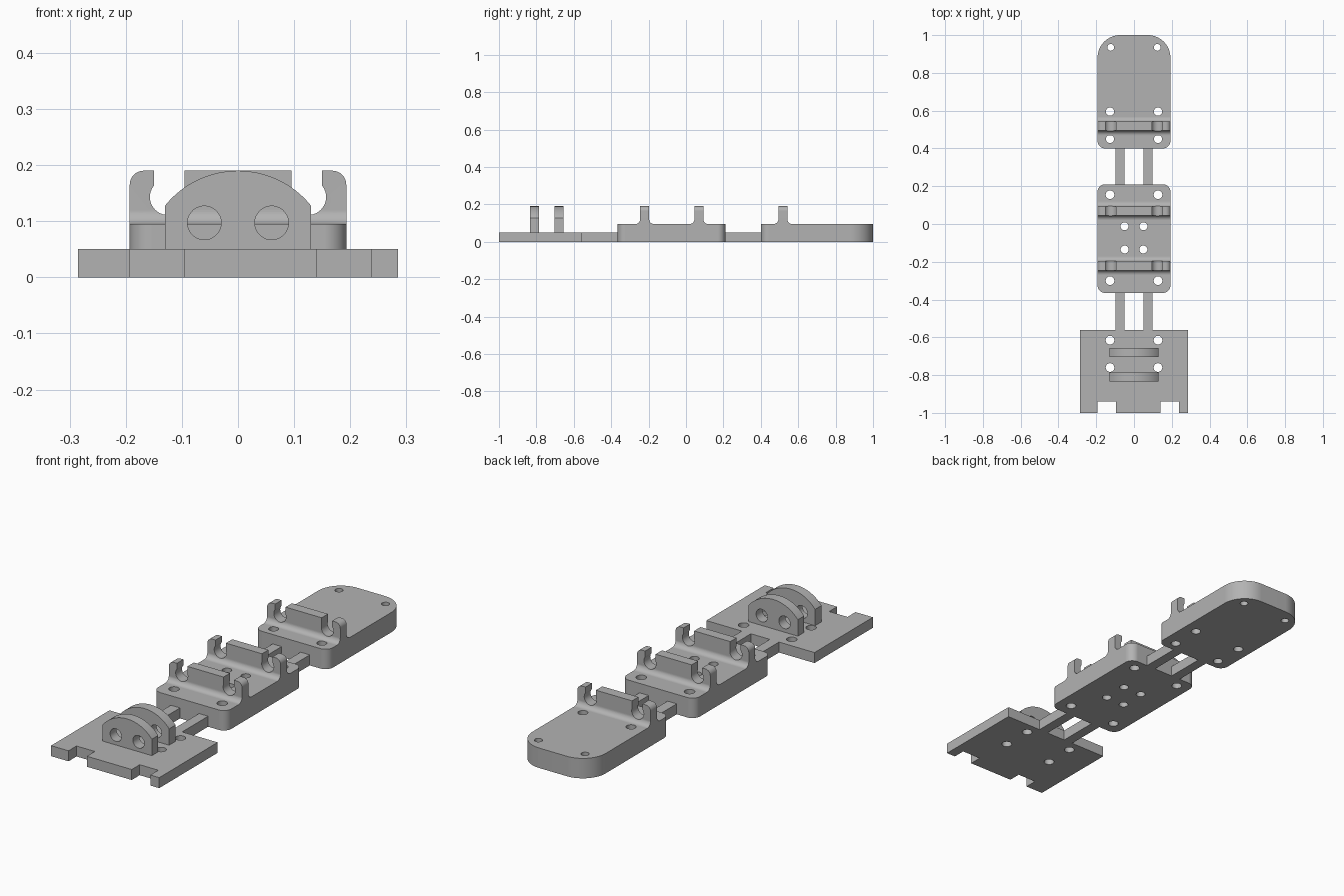
import bpy, bmesh, math
from mathutils import Vector

cube = bpy.data.objects.get("Cube")
if cube:
    bpy.data.objects.remove(cube, do_unlink=True)

mat = bpy.data.materials.new("plain grey")
GREY = (0.45, 0.45, 0.45, 1)
mat.use_nodes = True
mat.diffuse_color = GREY
mat.node_tree.nodes["Principled BSDF"].inputs["Base Color"].default_value = GREY

HALF = 0.193      # half width of the finger blocks
PLATE = 0.05      # thickness of palm plate and hinges
TOP = 0.095       # height of the finger blocks
PEAK = 0.19       # height of clips and knuckles
MAP = {"x": lambda a, b, t: (t, a, b),
       "y": lambda a, b, t: (a, t, b),
       "z": lambda a, b, t: (a, b, t)}


def arc(cx, cy, r, start, end, n=14):
    angles = [math.radians(start + (end - start) * i / n) for i in range(n + 1)]
    return [(cx + r * math.cos(a), cy + r * math.sin(a)) for a in angles]


def mirrored(half):
    """Close an outline from its +x half."""
    return half + [(-x, y) for x, y in reversed(half)]


def add_prism(bm, outline, axis, lo, hi):
    point = MAP[axis]
    a = [bm.verts.new(point(*p, lo)) for p in outline]
    b = [bm.verts.new(point(*p, hi)) for p in outline]
    bm.faces.new(a)
    bm.faces.new(b[::-1])
    for i in range(len(a)):
        j = (i + 1) % len(a)
        bm.faces.new((a[i], b[i], b[j], a[j]))


def make(name, prisms):
    bm = bmesh.new()
    for p in prisms:
        add_prism(bm, *p)
    bmesh.ops.recalc_face_normals(bm, faces=bm.faces)
    mesh = bpy.data.meshes.new(name)
    bm.to_mesh(mesh)
    bm.free()
    mesh.materials.append(mat)
    obj = bpy.data.objects.new(name, mesh)
    bpy.context.collection.objects.link(obj)
    return obj


def combine(obj, tool, operation):
    """Apply a boolean and discard the tool."""
    mod = obj.modifiers.new("cut", "BOOLEAN")
    mod.object, mod.operation, mod.solver = tool, operation, "EXACT"
    graph = bpy.context.evaluated_depsgraph_get()
    mesh = bpy.data.meshes.new_from_object(obj.evaluated_get(graph))
    obj.modifiers.clear()
    obj.data = mesh
    bpy.data.objects.remove(tool, do_unlink=True)


def finish(obj):
    obj.data.shade_smooth()
    obj.data.set_sharp_from_angle(angle=math.radians(30))
    mod = obj.modifiers.new("flat face normals", "WEIGHTED_NORMAL")
    mod.keep_sharp = True


def drilled(name, outline, height, holes):
    """Plate with mirrored pairs of vertical holes (x, y, radius)."""
    obj = make(name, [(outline, "z", 0, height)])
    drills = [(arc(s * x, y, r, 0, 345, 23), "z", -0.1, 0.3)
              for x, y, r in holes for s in (-1, 1)]
    combine(obj, make("drills", drills), "DIFFERENCE")
    finish(obj)


def block_outline(front, back, r_front, r_back):
    return mirrored(arc(HALF - r_front, front + r_front, r_front, -90, 0)
                    + arc(HALF - r_back, back - r_back, r_back, 0, 90))


# Palm plate with two notches in its front edge
palm = [(-0.285, -1), (-0.193, -1), (-0.193, -0.94), (-0.096, -0.94), (-0.096, -1),
        (0.14, -1), (0.14, -0.94), (0.238, -0.94), (0.238, -1), (0.285, -1),
        (0.285, -0.56), (-0.285, -0.56)]
drilled("palm_plate", palm, PLATE, [(0.127, -0.615, 0.023), (0.127, -0.76, 0.023)])

# Finger blocks
drilled("middle_block", block_outline(-0.365, 0.21, 0.04, 0.04), TOP,
        [(0.127, 0.155, 0.023), (0.127, -0.30, 0.023),
         (0.05, -0.012, 0.021), (0.05, -0.135, 0.021)])
drilled("tip_block", block_outline(0.40, 1, 0.04, 0.12), TOP,
        [(0.127, 0.595, 0.022), (0.127, 0.45, 0.022), (0.123, 0.935, 0.018)])

# Thin hinge strips between the blocks
for label, y0, y1 in (("lower", -0.56, -0.365), ("upper", 0.21, 0.40)):
    for side, s in (("left", 1), ("right", -1)):
        strip = [(s * 0.05, y0), (s * 0.098, y0), (s * 0.098, y1), (s * 0.05, y1)]
        make(f"{label}_hinge_{side}", [(strip, "z", 0, PLATE)])

# Clips: a filleted rib trimmed to an outline with two open round seats
R = 0.025
seat = arc(0.125, 0.143, 0.032, 38.6, -200.4, 32)
clip_front = mirrored([(HALF, TOP - 0.05)] + arc(HALF - R, PEAK - R, R, 0, 90, 8)
                      + [(0.15, PEAK)] + seat + [(0.095, PEAK)])
rib = mirrored([(R + 0.024, TOP)] + arc(R + 0.024, TOP + R, R, -90, -180, 10)
               + [(0.024, PEAK + 0.05)])
for name, y in (("lower_clip", -0.221), ("middle_clip", 0.069), ("tip_clip", 0.518)):
    clip = make(name, [([(y + a, z) for a, z in rib], "x", -0.25, 0.25)])
    combine(clip, make("trim", [(clip_front, "y", y - 0.1, y + 0.1)]), "INTERSECT")
    finish(clip)

# Domed knuckles with two cord holes each
rise = math.degrees(math.asin(0.13 / 0.167))
dome = [(0.13, PLATE)] + arc(0, 0.023, 0.167, 90 - rise, 90 + rise, 30) + [(-0.13, PLATE)]
for name, y in (("front_knuckle", -0.81), ("back_knuckle", -0.68)):
    knuckle = make(name, [(dome, "y", y - 0.024, y + 0.024)])
    drills = [(arc(x, 0.097, 0.03, 0, 348, 29), "y", y - 0.1, y + 0.1)
              for x in (-0.06, 0.06)]
    combine(knuckle, make("drills", drills), "DIFFERENCE")
    finish(knuckle)
